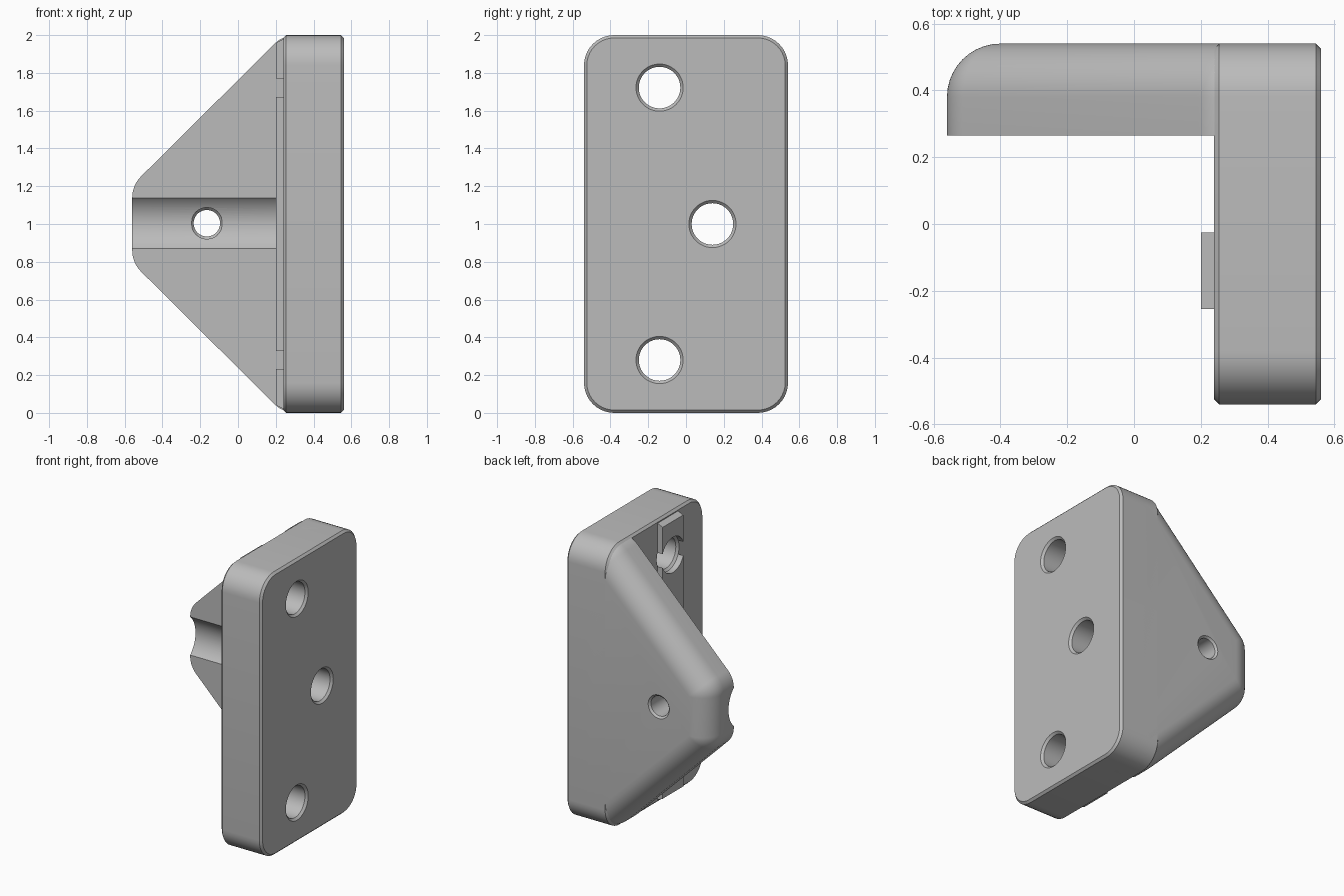
import bpy, bmesh
from math import sin, cos, radians, tau

cube = bpy.data.objects.get("Cube")
if cube:
    bpy.data.objects.remove(cube, do_unlink=True)

grey = bpy.data.materials.new("matte grey")
grey.use_nodes = True
grey.diffuse_color = (0.5, 0.5, 0.5, 1)
grey.node_tree.nodes["Principled BSDF"].inputs["Base Color"].default_value = (0.5, 0.5, 0.5, 1)

R = 0.16        # large edge rounding
C = 0.015       # small chamfer
STEPS = 10


def loft(name, loops):
    """Skin a stack of equal-length closed loops and cap both ends."""
    bm = bmesh.new()
    rings = [[bm.verts.new(p) for p in loop] for loop in loops]
    n = len(rings[0])
    for a, b in zip(rings, rings[1:]):
        for i in range(n):
            j = (i + 1) % n
            bm.faces.new((a[i], a[j], b[j], b[i]))
    bm.faces.new(rings[0])
    bm.faces.new(rings[-1])
    bmesh.ops.remove_doubles(bm, verts=bm.verts, dist=1e-5)
    bmesh.ops.recalc_face_normals(bm, faces=bm.faces)
    mesh = bpy.data.meshes.new(name)
    bm.to_mesh(mesh)
    bm.free()
    mesh.materials.append(grey)
    obj = bpy.data.objects.new(name, mesh)
    bpy.context.collection.objects.link(obj)
    return obj


def outline(corners, r):
    """Rounded outline: arcs of radius r about each (u, v, start, end) corner."""
    pts = []
    for u, v, a, b in corners:
        for i in range(STEPS + 1):
            t = radians(a + (b - a) * i / STEPS)
            pts.append((u + r * cos(t), v + r * sin(t)))
    return pts


def circle(u, v, r, n=48):
    return [(u + r * cos(tau * i / n), v + r * sin(tau * i / n)) for i in range(n)]


def along_x(x, pts):
    return [(x, u, v) for u, v in pts]


def along_y(y, pts):
    return [(u, y, v) for u, v in pts]


def cut(obj, cutter):
    cutter.hide_render = True
    mod = obj.modifiers.new("cut", "BOOLEAN")
    mod.operation = "DIFFERENCE"
    mod.solver = "EXACT"
    mod.object = cutter
    bpy.ops.object.select_all(action="DESELECT")
    bpy.context.view_layer.objects.active = obj
    obj.select_set(True)
    bpy.ops.object.modifier_apply(modifier=mod.name)


# Mounting plate: rounded rectangle with chamfered faces
w, lo, hi = 0.54 - R, R, 2 - R
rect = [(w, hi, 0, 90), (-w, hi, 90, 180), (-w, lo, 180, 270), (w, lo, 270, 360)]
plate = loft("mounting_plate", [along_x(x, outline(rect, r)) for x, r in
             ((0.24, R - C), (0.24 + C, R), (0.56 - C, R), (0.56, R - C))])

# Tapered bracket arm with all its back edges rounded
arm_corners = [(0.4, hi, 90, 90), (0.306, hi, 90, 135), (-0.4, 1.139, 135, 180),
               (-0.4, 0.861, 180, 225), (0.306, lo, 225, 270), (0.4, lo, 270, 270)]
arm_loops = [along_y(0.265, outline(arm_corners, R))]
for i in range(STEPS + 1):
    t = radians(90 * i / STEPS)
    arm_loops.append(along_y(w + R * sin(t), outline(arm_corners, R * cos(t))))
arm = loft("bracket_arm", arm_loops)

# Locating rib on the inner face of the plate
rib_side = [(0.2, 0.04), (0.2, 1.96), (0.255, 1.985), (0.255, 0.015)]
rib = loft("locating_rib", [along_y(y, rib_side) for y in (-0.255, -0.025)])

# Chamfered screw holes through plate and rib
cutters = []
for y, z in ((-0.14, 0.28), (0.14, 1.0), (-0.14, 1.722)):
    hole = loft("screw_hole_cutter", [along_x(x, circle(y, z, r)) for x, r in
                ((0.1, 0.125), (0.24, 0.125), (0.255, 0.11),
                 (0.545, 0.11), (0.56, 0.125), (0.6, 0.165))])
    cutters.append(hole)
    cut(plate, hole)
    if y < 0:
        cut(rib, hole)

# Shallow round channel across the arm
channel = loft("channel_cutter", [along_x(x, circle(0.143, 1.004, 0.182, 80))
                                  for x in (-0.7, 0.25)])
cut(arm, channel)

# Chamfered pin hole through the arm
pin = loft("pin_hole_cutter", [along_y(y, circle(-0.165, 1.004, r)) for y, r in
           ((0.2, 0.083), (0.322, 0.083), (0.337, 0.07),
            (0.527, 0.07), (0.54, 0.083), (0.6, 0.143))])
cut(arm, pin)

for helper in cutters + [channel, pin]:
    bpy.data.objects.remove(helper, do_unlink=True)

# Smooth the rounded edges, keep the chamfers crisp
bpy.ops.object.select_all(action="DESELECT")
for part in (plate, arm, rib):
    part.select_set(True)
bpy.context.view_layer.objects.active = plate
bpy.ops.object.shade_smooth_by_angle(angle=radians(30))
